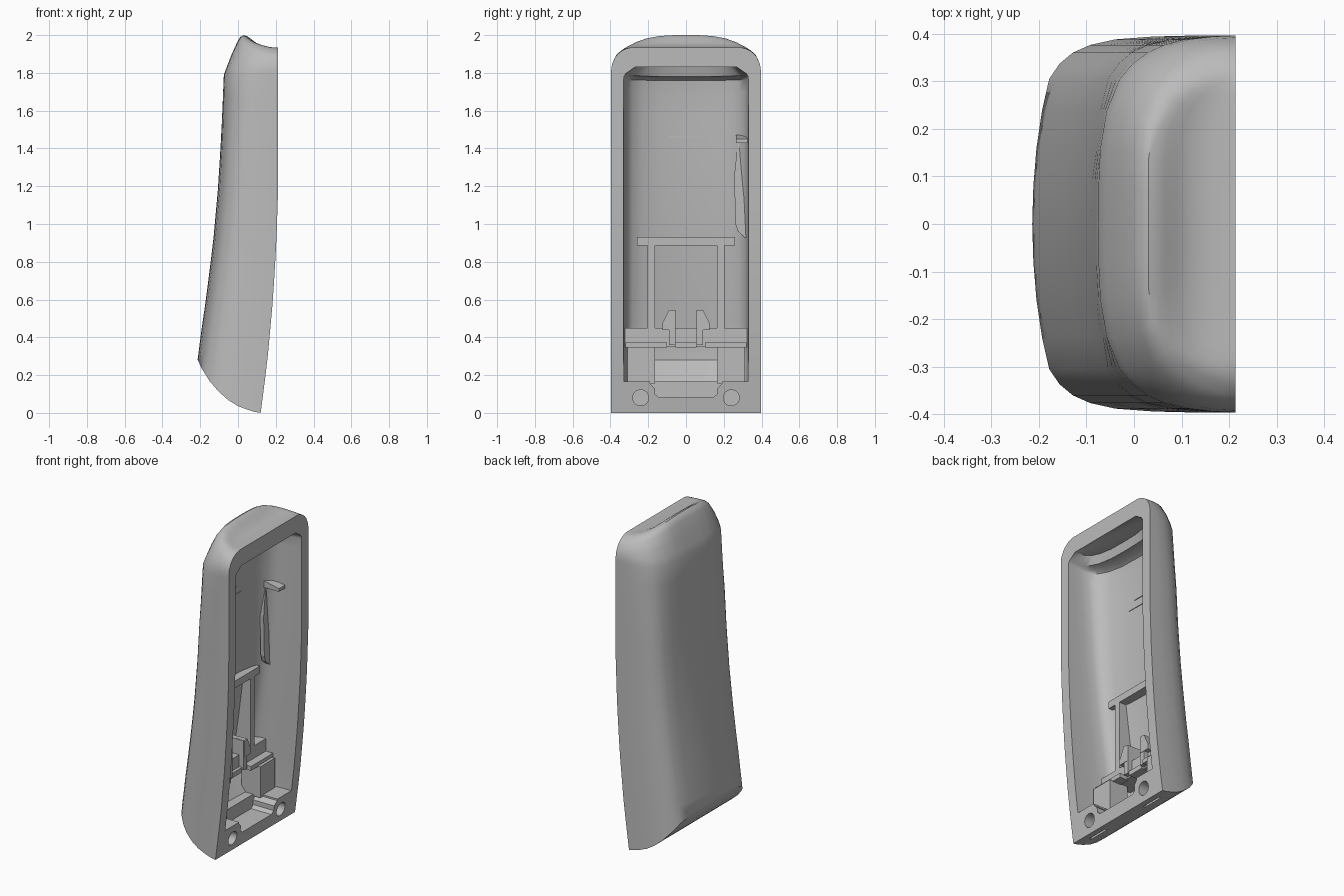
import bpy, bmesh, math

cube = bpy.data.objects.get("Cube")
if cube:
    bpy.data.objects.remove(cube)

grey = bpy.data.materials.new("plain grey")
grey.use_nodes = True
grey.diffuse_color = (0.5, 0.5, 0.5, 1)
grey.node_tree.nodes["Principled BSDF"].inputs["Base Color"].default_value = (0.5, 0.5, 0.5, 1)


def interp(table, z):
    for (z0, x0), (z1, x1) in zip(table, table[1:]):
        if z <= z1:
            return x0 + (x1 - x0) * (z - z0) / (z1 - z0)
    return table[-1][1]


# side profile: curved back and the plane of the open rim
BACK = [(0.28, -0.214), (0.45, -0.192), (0.6, -0.17), (0.9, -0.132), (1.2, -0.105),
        (1.5, -0.087), (1.79, -0.075)]
RIM_X = 0.213
RIM = [(0, 0.12), (0.27, 0.155), (0.6, 0.185), (0.9, 0.203), (1.2, RIM_X), (2, RIM_X)]


def make(name, bm):
    bmesh.ops.recalc_face_normals(bm, faces=bm.faces)
    mesh = bpy.data.meshes.new(name)
    bm.to_mesh(mesh)
    bm.free()
    mesh.materials.append(grey)
    ob = bpy.data.objects.new(name, mesh)
    bpy.context.collection.objects.link(ob)
    return ob


def loft(name, rows, section):
    """Rows hold back x, z, rim x, y, z and roundness; section holds width and depth fractions."""
    cols = [(-w, u) for w, u in reversed(section[1:])] + section
    bm = bmesh.new()
    rings = []
    for bx, bz, rx, ry, rz, soft in rows:
        ring = []
        for w, u in cols:
            t = u + (abs(w) ** 3.2 - u) * soft if u < 1 else 1
            ring.append(bm.verts.new((bx + (rx - bx) * t ** (1 + 0.8 * soft), w * ry,
                                      bz + (rz - bz) * t)))
        rings.append(ring)
    n = len(cols)
    for a, b in zip(rings, rings[1:]):
        for j in range(n):
            k = (j + 1) % n
            bm.faces.new((a[j], a[k], b[k], b[j]))
    bm.faces.new(rings[0])
    bm.faces.new(rings[-1])
    return make(name, bm)


def extrude(bm, points, offset):
    face = bm.faces.new([bm.verts.new(p) for p in points])
    geo = bmesh.ops.extrude_face_region(bm, geom=[face])["geom"]
    moved = [v for v in geo if isinstance(v, bmesh.types.BMVert)]
    bmesh.ops.translate(bm, verts=moved, vec=offset)


def prism(name, outline, y0, y1):
    """Extrude an x-z outline from y0 to y1."""
    bm = bmesh.new()
    extrude(bm, [(x, y0, z) for x, z in outline], (0, y1 - y0, 0))
    return make(name, bm)


def plate(name, outline, x0, x1):
    """Extrude a y-z outline from x0 to x1."""
    bm = bmesh.new()
    extrude(bm, [(x0, y, z) for y, z in outline], (x1 - x0, 0, 0))
    return make(name, bm)


def box(name, x0, x1, y0, y1, z0, z1):
    return prism(name, [(x0, z0), (x1, z0), (x1, z1), (x0, z1)], y0, y1)


def cut(ob, cutter):
    cutter.hide_render = True
    mod = ob.modifiers.new("cut", "BOOLEAN")
    mod.operation, mod.solver, mod.object = "DIFFERENCE", "EXACT", cutter
    bpy.context.view_layer.objects.active = ob
    bpy.ops.object.modifier_apply(modifier=mod.name)
    bpy.data.objects.remove(cutter)


# outer body: bowed back, sides drawn in near the top, arched top with a dip
W = 0.396
rows = []
for i in range(16):
    z = -0.05 + i * 1.84 / 15
    rows.append((interp(BACK, z), z, interp(RIM, z), W, z, max(0, z - 1.4)))
TOP = [(-0.06, 1.83, 0), (-0.035, 1.895, 15), (-0.002, 1.968, 35), (0.014, 1.992, 45),
       (0.03, 2.0, 54), (0.046, 1.995, 60), (0.065, 1.983, 66), (0.09, 1.963, 72),
       (0.12, 1.945, 78), (0.16, 1.936, 84), (0.206, 1.935, 90)]
for i, (x, z, deg) in enumerate(TOP):
    a = math.radians(deg)
    rows.append((x, z, RIM_X, W - 0.12 * (1 - math.cos(a)), 1.815 + 0.12 * math.sin(a),
                 min(1, 0.45 + 0.15 * i)))
SECTION = [(0, 0), (0.2, 0.008), (0.4, 0.03), (0.6, 0.07), (0.77, 0.12), (0.85, 0.19),
           (0.91, 0.28), (0.95, 0.39), (0.98, 0.55), (0.995, 0.78), (1, 1)]
shell = loft("shell", rows, SECTION)

# curved underside
UNDER = [(0.3, 0), (0.12, 0), (0.085, 0.006), (0.05, 0.017), (0, 0.036), (-0.05, 0.067),
         (-0.1, 0.11), (-0.15, 0.168), (-0.19, 0.232), (-0.216, 0.285), (-0.24, 0.33),
         (-0.4, 0.33), (-0.4, -0.2), (0.3, -0.2)]
cut(shell, prism("underside_cutter", UNDER, -0.6, 0.6))

# screw holes and underside slots
for side in (-1, 1):
    ring = [math.tau * i / 32 for i in range(32)]
    hole = [(side * 0.24 + 0.042 * math.cos(a), 0.08 + 0.042 * math.sin(a)) for a in ring]
    cut(shell, plate("screw_hole_cutter", hole, 0.05, 0.3))
    cut(shell, box("slot_cutter", 0.055, 0.075, side * 0.24 - 0.07, side * 0.24 + 0.07, -0.02, 0.03))

# hollow interior, narrowing toward the top
inner = [(-0.07, 0.165, 0.3, 0.33, 0.165, 0), (-0.16, 0.28, 0.3, 0.33, 0.28, 0)]
for i in range(11):
    z = 0.35 + i * 0.135
    inner.append((interp(BACK, z) + 0.045, z, 0.3, 0.33, z, 0.03 * i))
for x, z, deg in [(-0.025, 1.76, 0), (0, 1.772, 15), (0.06, 1.78, 35), (0.075, 1.83, 90)]:
    a = math.radians(deg)
    inner.append((x, z, 0.3, 0.27 + 0.06 * math.cos(a), 1.77 + 0.06 * math.sin(a), 0.3))
HOLLOW = [(0, 0), (0.4, 0.012), (0.7, 0.035), (0.86, 0.06), (0.93, 0.1), (0.97, 0.18),
          (0.99, 0.35), (0.998, 0.5), (1, 1)]
cut(shell, loft("hollow_cutter", inner, HOLLOW))

# lower pocket with slanted ends
pocket = [(-0.19, 0.2), (-0.19, 0.155), (-0.165, 0.13), (-0.165, 0.1), (-0.145, 0.082)]
pocket += [(-y, z) for y, z in reversed(pocket)]
cut(shell, plate("pocket_cutter", pocket, -0.01, 0.3))

# inner ribs
TOP_X = -0.03
box("upper_crossbar", -0.1, TOP_X, -0.26, 0.26, 0.885, 0.93)
box("lower_crossbar", -0.165, TOP_X, -0.21, 0.21, 0.35, 0.45)
box("central_notch_plate", -0.16, -0.01, -0.055, 0.055, 0.345, 0.375)
for side, word in ((-1, "right"), (1, "left")):
    def span(a, b):
        return sorted((side * a, side * b))
    prism(word + "_upright", [(-0.165, 0.4), (TOP_X, 0.4), (TOP_X, 0.9), (-0.095, 0.9)],
          *span(0.165, 0.205))
    box(word + "_crossbar_end", -0.12, TOP_X, *span(0.2, 0.335), 0.35, 0.45)
    box(word + "_crossbar_lip", TOP_X - 0.01, 0.02, *span(0.1, 0.32), 0.345, 0.372)
    box(word + "_shelf", -0.09, 0.04, *span(0.165, 0.31), 0.155, 0.35)
    # snap hook with a slanted head
    box(word + "_hook_stem", -0.16, 0.0, *span(0.055, 0.09), 0.36, 0.545)
    head = [(0.06, 0.546), (0.09, 0.546), (0.125, 0.475), (0.125, 0.44), (0.06, 0.44)]
    plate(word + "_hook_head", [(side * y, z) for y, z in head], -0.06, 0.002)

# thickened left wall with a ledge, and fine bars on the inner back
step = [(0.332, 0.92), (0.31, 0.93), (0.275, 0.96), (0.262, 1.0), (0.255, 1.25), (0.275, 1.44),
        (0.332, 1.44)]
plate("wall_step", step, -0.025, 0.0)
prism("wall_ledge", [(-0.015, 1.43), (0.1, 1.43), (0.1, 1.45), (-0.015, 1.475)], 0.265, 0.335)
box("long_floor_bar", -0.06, -0.04, -0.09, 0.09, 1.455, 1.465)
box("short_floor_bar", -0.06, -0.038, -0.04, 0.04, 1.505, 1.512)

# smooth shading with crisp edges
bpy.ops.object.select_all(action="DESELECT")
shell.select_set(True)
bpy.context.view_layer.objects.active = shell
bpy.ops.object.shade_smooth_by_angle(angle=math.radians(35))
